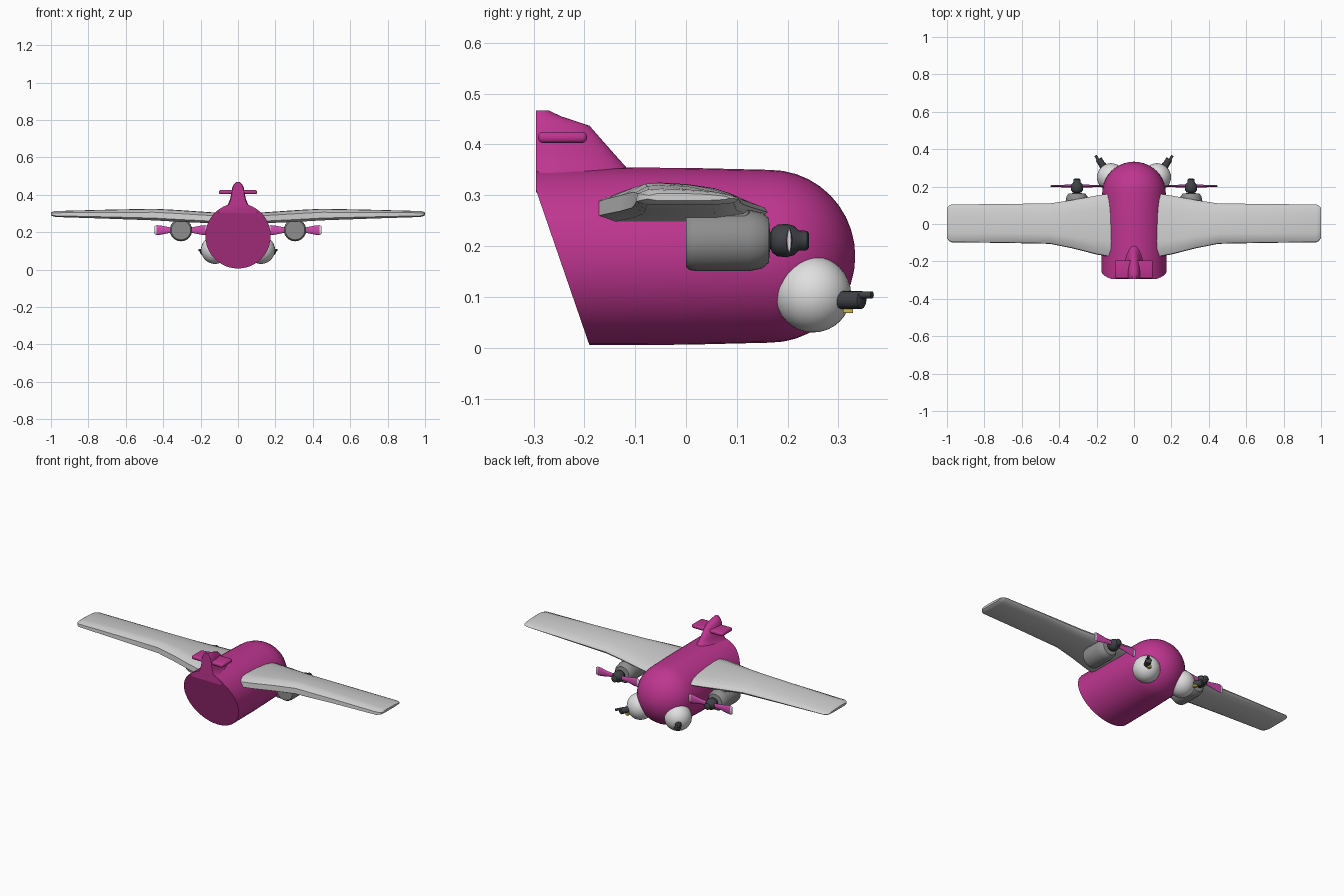
import bpy, bmesh, math
from mathutils import Vector

if "Cube" in bpy.data.objects:
    bpy.data.objects.remove(bpy.data.objects["Cube"])


def material(name, rgb):
    m = bpy.data.materials.new(name)
    m.diffuse_color = (*rgb, 1)
    m.use_nodes = True
    m.node_tree.nodes["Principled BSDF"].inputs["Base Color"].default_value = m.diffuse_color
    return m


MAGENTA = material("magenta", (0.52, 0.036, 0.28))
PINK = material("pink", (0.62, 0.07, 0.42))
WING = material("wing_grey", (0.62, 0.62, 0.62))
WHITE = material("turret_white", (0.74, 0.74, 0.74))
STEEL = material("engine_grey", (0.27, 0.27, 0.27))
DARK = material("gunmetal", (0.05, 0.053, 0.06))
YELLOW = material("brass_yellow", (0.65, 0.52, 0.08))


def finish(name, bm, *mats, mirror=False, angle=40):
    """Turn a bmesh into a smooth-shaded object, optionally mirrored in x."""
    bmesh.ops.recalc_face_normals(bm, faces=bm.faces)
    me = bpy.data.meshes.new(name)
    bm.to_mesh(me)
    bm.free()
    ob = bpy.data.objects.new(name, me)
    bpy.context.collection.objects.link(ob)
    for m in mats:
        me.materials.append(m)
    bpy.ops.object.select_all(action='DESELECT')
    ob.select_set(True)
    bpy.context.view_layer.objects.active = ob
    bpy.ops.object.shade_smooth_by_angle(angle=math.radians(angle))
    if mirror:
        ob.modifiers.new("mirror", 'MIRROR')
    return ob


def loft(rings):
    """Skin a list of equal-length point rings and cap both ends."""
    bm = bmesh.new()
    vs = [[bm.verts.new(p) for p in r] for r in rings]
    n = len(rings[0])
    for a, b in zip(vs, vs[1:]):
        for i in range(n):
            j = (i + 1) % n
            bm.faces.new((a[i], a[j], b[j], b[i]))
    bm.faces.new(vs[0])
    bm.faces.new(vs[-1])
    return bm


def lathe(profile, start, direction, n=24):
    """Rings of (distance, radius) along an axis."""
    d = Vector(direction).normalized()
    u = d.cross(Vector((0, 0, 1))).normalized()
    v = u.cross(d)
    ang = [2 * math.pi * i / n for i in range(n)]
    return loft([[Vector(start) + d * t + (u * math.cos(a) + v * math.sin(a)) * r
                  for a in ang] for t, r in profile])


def box(center, size, bevel):
    bm = bmesh.new()
    bmesh.ops.create_cube(bm, size=1)
    for v in bm.verts:
        v.co = Vector(center) + Vector([c * s for c, s in zip(v.co, size)])
    bmesh.ops.bevel(bm, geom=bm.edges[:], offset=bevel, segments=3,
                    profile=0.5, affect='EDGES')
    return bm


# fuselage: tube with a domed nose, cut off obliquely at the back
profile = [(-0.295, 0.175), (0.0, 0.174), (0.165, 0.170)]
for k in range(1, 11):
    a = k / 10 * math.pi / 2
    profile.append((0.165 + 0.168 * math.sin(a), max(0.170 * math.cos(a), 0.002)))
bm = lathe([(y + 0.295, r) for y, r in profile], (0, -0.295, 0.18), (0, 1, 0), 40)
cut = bmesh.ops.bisect_plane(bm, geom=bm.verts[:] + bm.edges[:] + bm.faces[:],
                             plane_co=(0, -0.19, 0.005),
                             plane_no=(0, -0.305, -0.105), clear_outer=True)
bmesh.ops.holes_fill(bm, edges=[e for e in bm.edges if e.is_boundary])
finish("fuselage", bm, MAGENTA)

# fin: stacked sections flaring into the body (z, half width, front y)
rings = []
for z, w, front in [(0.305, 0.115, -0.05), (0.33, 0.078, -0.085), (0.35, 0.053, -0.113),
                    (0.38, 0.041, -0.14), (0.437, 0.031, -0.19),
                    (0.455, 0.022, -0.245), (0.467, 0.010, -0.27)]:
    ring = [(-w * 0.9, -0.295, z)]
    for k in range(13):
        a = math.pi * k / 12
        ring.append((-w * math.cos(a),
                     -0.285 + (front + 0.285) * math.sin(a), z))
    ring.append((w * 0.9, -0.295, z))
    rings.append(ring)
finish("tail_fin", loft(rings), MAGENTA)

# tailplane
finish("tailplane", box((0, -0.243, 0.414), (0.204, 0.096, 0.022), 0.009), MAGENTA)

# wings: blunt trailing edge, tapered leading edge
section = [(0, 0.2), (0.01, 0.7), (0.12, 0.96), (0.25, 1), (0.5, 0.95), (0.75, 0.82),
           (0.9, 0.65), (0.98, 0.48), (1, 0.32), (0.95, 0.12), (0.75, 0), (0.1, 0)]
stations = [(0.08, -0.185, 0.17, 0.245, 0.302), (0.2, -0.163, 0.152, 0.25, 0.310),
            (0.33, -0.13, 0.128, 0.256, 0.319), (0.45, -0.106, 0.11, 0.263, 0.325),
            (0.7, -0.101, 0.107, 0.272, 0.320), (0.975, -0.098, 0.104, 0.281, 0.313),
            (0.99, -0.09, 0.098, 0.285, 0.31), (1.0, -0.075, 0.085, 0.29, 0.304)]
finish("wing", loft([[(x, t + (l - t) * u, lo + (hi - lo) * v) for u, v in section]
                     for x, t, l, lo, hi in stations]), WING, mirror=True)

# engines under the wings
EX, EZ = 0.305, 0.211
finish("engine", lathe([(0, 0.052), (0.006, 0.058), (0.02, 0.06), (0.125, 0.06),
                        (0.15, 0.055), (0.163, 0.044), (0.165, 0.02)],
                       (EX, 0, EZ), (0, 1, 0)), STEEL, mirror=True)
finish("engine_pylon", box((EX, 0.065, 0.255), (0.07, 0.12, 0.045), 0.012),
       STEEL, mirror=True)

# propeller hub with spinner
finish("propeller_hub", lathe([(0, 0.015), (0.005, 0.017), (0.008, 0.024), (0.018, 0.031),
                               (0.035, 0.033), (0.05, 0.029), (0.06, 0.02),
                               (0.076, 0.019), (0.08, 0.014)],
                              (EX, 0.162, EZ), (0, 1, 0), 16), DARK, mirror=True)

# propeller blades with pale tips
for side, label in ((-1, "inner"), (1, "outer")):
    rings = []
    for t, h, d in [(0.02, 0.012, 0.007), (0.06, 0.015, 0.007), (0.11, 0.025, 0.006),
                    (0.13, 0.026, 0.005), (0.141, 0.021, 0.004)]:
        rings.append([(EX + side * t, 0.203 + d * math.cos(a), EZ + h * math.sin(a))
                      for a in (2 * math.pi * i / 12 for i in range(12))])
    bm = loft(rings)
    for f in bm.faces:
        if abs(f.calc_center_median().x - EX) > 0.125:
            f.material_index = 1
    finish(label + "_blade", bm, PINK, WHITE, mirror=True)

# ball turrets
bm = bmesh.new()
bmesh.ops.create_uvsphere(bm, u_segments=28, v_segments=16, radius=0.075)
bmesh.ops.translate(bm, verts=bm.verts, vec=(0.123, 0.25, 0.105))
finish("ball_turret", bm, WHITE, mirror=True)

# turret guns: thick housing, thin barrel above, brass feed below
AIM = (0.5, 0.85, 0)
finish("gun_housing", lathe([(0, 0.018), (0.07, 0.018), (0.073, 0.014)],
                            (0.152, 0.285, 0.094), AIM, 12), DARK, mirror=True)
finish("gun_barrel", lathe([(0, 0.007), (0.094, 0.007)],
                           (0.158, 0.285, 0.104), AIM, 10), DARK, mirror=True)
finish("gun_feed", box((0.160, 0.319, 0.075), (0.018, 0.02, 0.014), 0.002),
       YELLOW, mirror=True)
